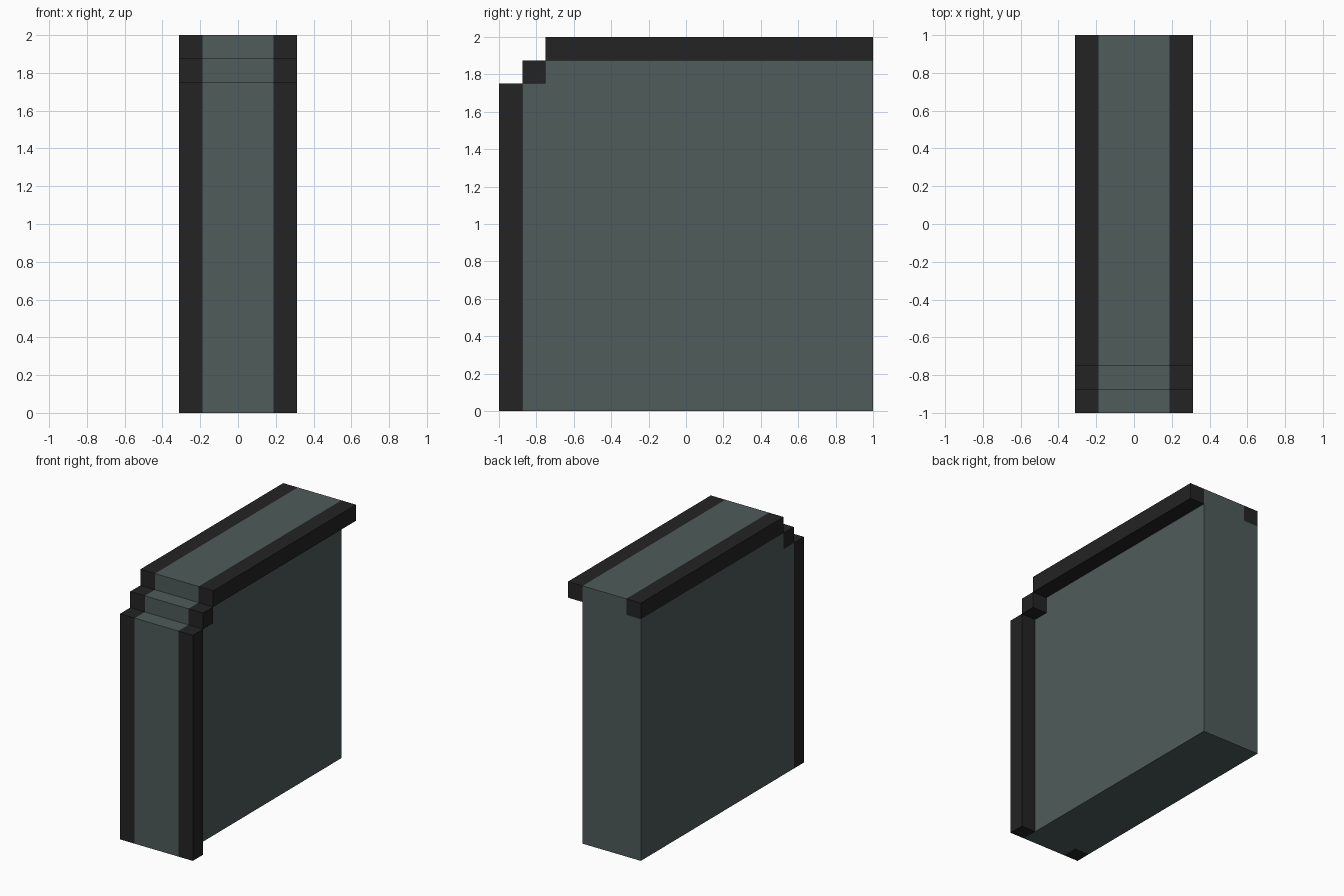
import bpy, bmesh

if "Cube" in bpy.data.objects:
    bpy.data.objects.remove(bpy.data.objects["Cube"])

T = 0.125                       # trim thickness, also the step size
LEFT, SPLIT, RIGHT = -0.3125, 0.1875, 0.3125


def material(name, rgb):
    m = bpy.data.materials.new(name)
    m.diffuse_color = (*rgb, 1)
    m.use_nodes = True
    m.node_tree.nodes["Principled BSDF"].inputs["Base Color"].default_value = m.diffuse_color
    return m


slate = material("slate_grey", (0.077, 0.106, 0.103))
black = material("charcoal_black", (0.017, 0.017, 0.017))


def extrude_profile(bm, points, x0, x1):
    """Extrude a closed (y, z) outline along x."""
    face = bm.faces.new([bm.verts.new((x0, y, z)) for y, z in points])
    grown = bmesh.ops.extrude_face_region(bm, geom=[face], use_keep_orig=True)["geom"]
    bmesh.ops.translate(bm, vec=(x1 - x0, 0, 0),
                        verts=[g for g in grown if isinstance(g, bmesh.types.BMVert)])
    bmesh.ops.recalc_face_normals(bm, faces=bm.faces)


def finish(bm, name, materials):
    mesh = bpy.data.meshes.new(name)
    bm.to_mesh(mesh)
    bm.free()
    for m in materials:
        mesh.materials.append(m)
    obj = bpy.data.objects.new(name, mesh)
    bpy.context.collection.objects.link(obj)
    return obj


# Panel body with stepped upper front corner, flush with the trim on its left
bm = bmesh.new()
extrude_profile(bm, [(-1, 0), (1, 0), (1, 2), (-1 + 2 * T, 2), (-1 + 2 * T, 2 - T),
                     (-1 + T, 2 - T), (-1 + T, 2 - 2 * T), (-1, 2 - 2 * T)], LEFT, SPLIT)
for co, no in [((-SPLIT, 0, 0), (1, 0, 0)),
               ((0, -1 + T, 0), (0, 1, 0)), ((0, -1 + 2 * T, 0), (0, 1, 0)),
               ((0, 0, 2 - T), (0, 0, 1)), ((0, 0, 2 - 2 * T), (0, 0, 1))]:
    bmesh.ops.bisect_plane(bm, geom=bm.verts[:] + bm.edges[:] + bm.faces[:],
                           dist=1e-5, plane_co=co, plane_no=no)

# Dark trim along the left front and top edges of the body
for f in bm.faces:
    x, y, z = f.calc_center_median()
    in_trim = (y < -1 + T - 1e-4 or z > 2 - T + 1e-4
               or (y < -1 + 2 * T - 1e-4 and z > 2 - 2 * T + 1e-4))
    f.material_index = int(x < -SPLIT - 1e-4 and in_trim)
finish(bm, "panel_body", [slate, black])

# Raised trim bars on the right side: (y0, y1, z0, z1)
bars = {"front_trim_bar": (-1, -1 + T, 0, 2 - 2 * T),
        "corner_trim_block": (-1 + T, -1 + 2 * T, 2 - 2 * T, 2 - T),
        "top_trim_bar": (-1 + 2 * T, 1, 2 - T, 2)}
for name, (y0, y1, z0, z1) in bars.items():
    bm = bmesh.new()
    extrude_profile(bm, [(y0, z0), (y1, z0), (y1, z1), (y0, z1)], SPLIT, RIGHT)
    finish(bm, name, [black])
